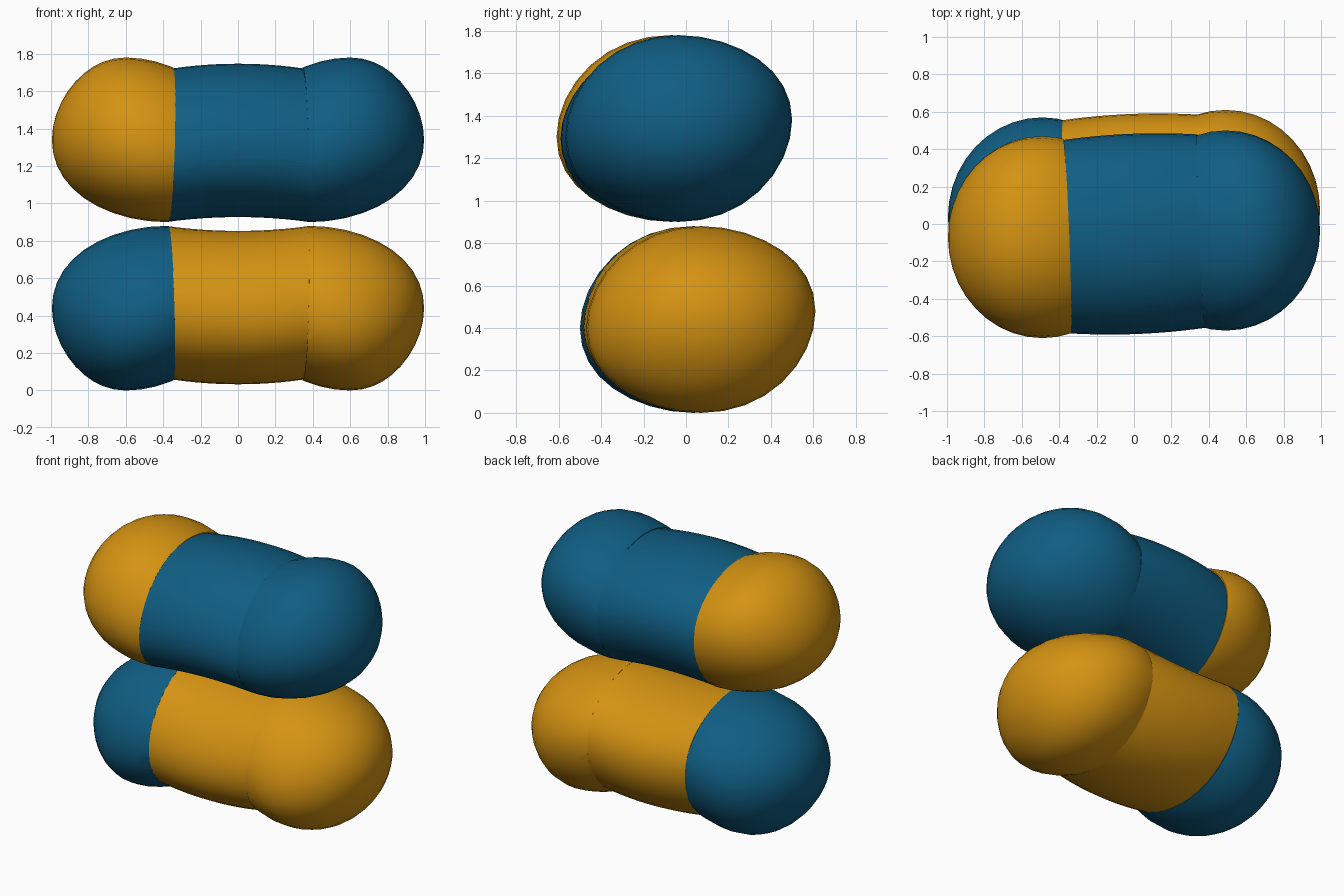
import bpy, bmesh
from math import cos, sin, pi, radians
from mathutils import Matrix, Vector

cube = bpy.data.objects.get("Cube")
if cube:
    bpy.data.objects.remove(cube, do_unlink=True)


def material(name, rgb):
    m = bpy.data.materials.new(name)
    m.use_nodes = True
    m.diffuse_color = (*rgb, 1)
    m.node_tree.nodes["Principled BSDF"].inputs["Base Color"].default_value = (*rgb, 1)
    return m


orange = material("orange", (0.66, 0.29, 0.006))
blue = material("blue", (0.005, 0.11, 0.225))

MID = 1.34      # height of the upper capsule's axis
CENTRE = 0.89   # height of the point the pair is mirrored through


def finish(bm, name, mat, inverted):
    if inverted:
        for v in bm.verts:
            v.co = Vector((-v.co.x, -v.co.y, 2 * CENTRE - v.co.z))
    bmesh.ops.recalc_face_normals(bm, faces=bm.faces)
    mesh = bpy.data.meshes.new(name)
    bm.to_mesh(mesh)
    bm.free()
    mesh.materials.append(mat)
    ob = bpy.data.objects.new(name, mesh)
    bpy.context.collection.objects.link(ob)
    bpy.ops.object.select_all(action='DESELECT')
    ob.select_set(True)
    bpy.context.view_layer.objects.active = ob
    bpy.ops.object.shade_smooth_by_angle(angle=radians(40))


def end_cap(name, side, mat, y_mid, y_half, inverted):
    """Leaning ellipsoid, sliced flat where it meets the barrel."""
    bm = bmesh.new()
    bmesh.ops.create_uvsphere(bm, u_segments=32, v_segments=20, radius=1,
                              matrix=Matrix.Rotation(pi / 2, 4, 'Y'))
    for v in bm.verts:
        c, y, z = v.co.x * side, v.co.y, v.co.z
        lean = 0.11 * z * (1 - max(c, 0))
        v.co = Vector((side * (0.49 + 0.505 * c + lean),
                       y_mid + y_half * y,
                       MID + 0.44 * z + 0.04 * y ** 3))
    cut = bmesh.ops.bisect_plane(
        bm, geom=bm.verts[:] + bm.edges[:] + bm.faces[:],
        plane_co=(side * 0.358, -0.05, MID), plane_no=(side, 0.04 * side, 0.03),
        clear_inner=True)
    rim = [e for e in cut["geom_cut"] if isinstance(e, bmesh.types.BMEdge)]
    bmesh.ops.holes_fill(bm, edges=rim, sides=0)
    finish(bm, name, mat, inverted)


def barrel(name, mat, inverted, rings=12, sides=40):
    """Slightly arched oval tube with slanted ends."""
    bm = bmesh.new()
    loops = []
    for i in range(rings + 1):
        t = 2 * i / rings - 1
        loop = []
        for k in range(sides):
            a = 2 * pi * k / sides
            dy = (0.535 - 0.018 * t * t) * cos(a)
            dz = 0.41 * sin(a)
            loop.append(bm.verts.new((t * (0.36 - 0.03 * dz) - 0.04 * dy,
                                      dy - 0.053 + 0.015 * t,
                                      dz + MID - 0.003 - 0.025 * t * t + 0.04 * cos(a) ** 3)))
        loops.append(loop)
    for a, b in zip(loops, loops[1:]):
        for k in range(sides):
            n = (k + 1) % sides
            bm.faces.new((a[k], a[n], b[n], b[k]))
    bm.faces.new(loops[0])
    bm.faces.new(loops[-1])
    finish(bm, name, mat, inverted)


# The lower capsule is the upper one mirrored through the centre point
for level, inverted, body in (("upper", False, blue), ("lower", True, orange)):
    barrel(level + "_barrel", body, inverted)
    end_cap(level + "_orange_end", -1, orange, -0.07, 0.54, inverted)
    end_cap(level + "_blue_end", 1, blue, -0.035, 0.535, inverted)
